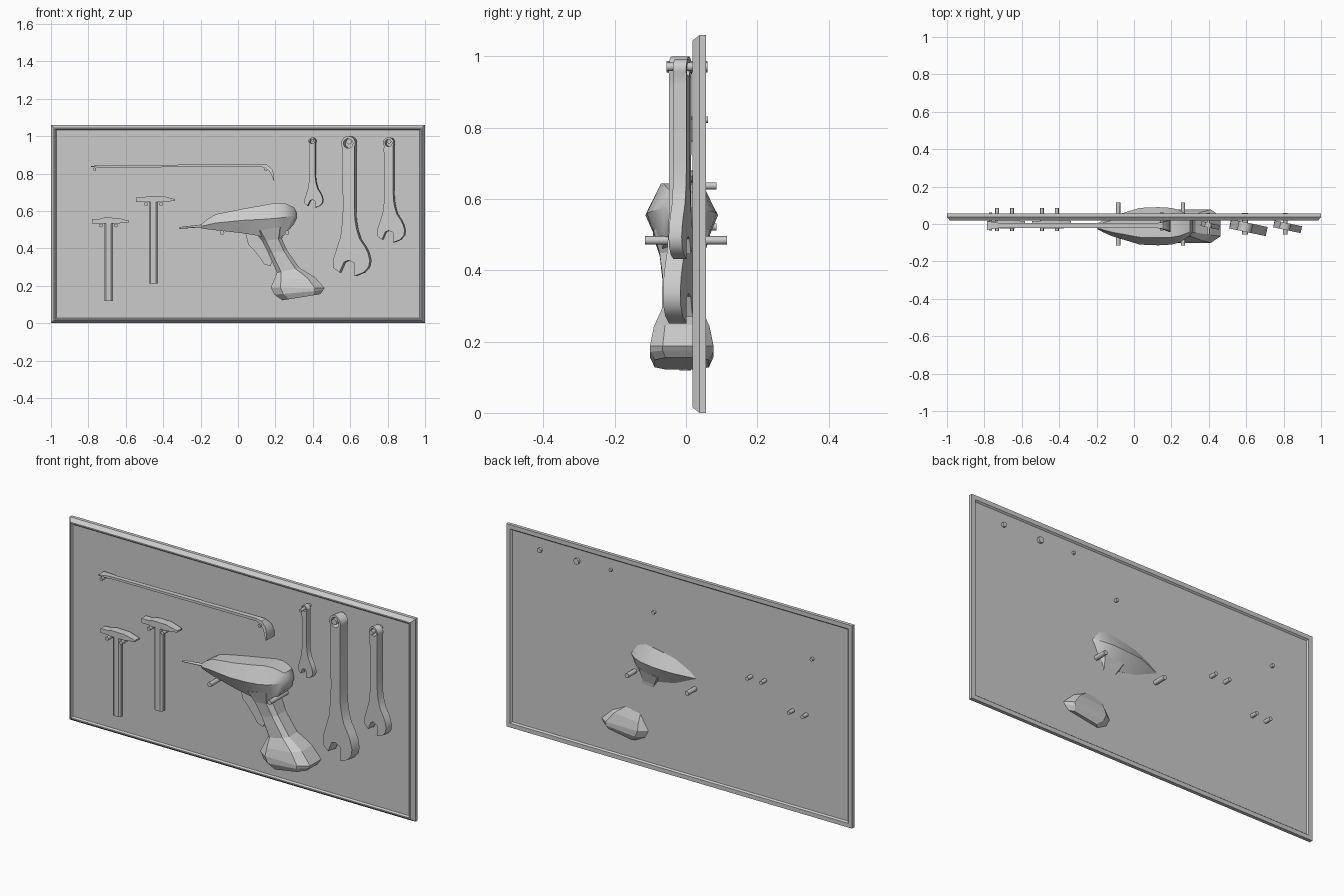
import bpy, bmesh
from math import sin, cos, pi, radians
from mathutils import Vector

if "Cube" in bpy.data.objects:
    bpy.data.objects.remove(bpy.data.objects["Cube"])


def loft(name, sections, ring=False, smooth=0):
    """Skin a row of equal-sized point loops; cap the ends unless it is a ring."""
    bm = bmesh.new()
    loops = [[bm.verts.new(p) for p in s] for s in sections]
    n = len(loops[0])
    for i in range(len(loops) if ring else len(loops) - 1):
        a, b = loops[i], loops[(i + 1) % len(loops)]
        for k in range(n):
            bm.faces.new((a[k], a[(k + 1) % n], b[(k + 1) % n], b[k]))
    if not ring:
        bm.faces.new(loops[0])
        bm.faces.new(loops[-1])
    bmesh.ops.recalc_face_normals(bm, faces=bm.faces)
    me = bpy.data.meshes.new(name)
    bm.to_mesh(me)
    bm.free()
    ob = bpy.data.objects.new(name, me)
    bpy.context.collection.objects.link(ob)
    if smooth:
        smooth_shade(ob, smooth)
    return ob


def smooth_shade(ob, angle):
    bpy.ops.object.select_all(action='DESELECT')
    ob.select_set(True)
    bpy.context.view_layer.objects.active = ob
    bpy.ops.object.shade_smooth_by_angle(angle=radians(angle))


def box(name, x0, x1, y0, y1, z0, z1):
    return loft(name, [[(x0, y0, z), (x1, y0, z), (x1, y1, z), (x0, y1, z)] for z in (z0, z1)])


def peg(name, x, z, r, y0, y1):
    ring = [(r * cos(2 * pi * k / 8), r * sin(2 * pi * k / 8)) for k in range(8)]
    return loft(name, [[(x + a, y, z + b) for a, b in ring] for y in (y0, y1)], smooth=50)


# Board and bevelled frame
box("board", -0.98, 0.98, 0.026, 0.048, 0.02, 1.04)
rim = [(0, 0.056), (0, 0.038), (0.016, 0.018), (0.022, 0.018), (0.032, 0.03),
       (0.032, 0.044), (0.022, 0.056)]
loft("frame", [[(sx * (1 - d), y, 0.53 + sz * (0.53 - d)) for d, y in rim]
               for sx, sz in ((-1, -1), (1, -1), (1, 1), (-1, 1))], ring=True)


# Hammers: wedge head, chamfered handle, two hanging pegs
def hammer(tag, x, z, s):
    head = [(-0.088, 0.02, -0.003, 0.018), (-0.05, 0.02, -0.003, 0.018),
            (-0.026, 0.027, -0.005, 0.021), (0.05, 0.026, -0.004, 0.021),
            (0.11, 0.01, 0.002, 0.018)]
    loft("hammer_head_" + tag, [[(x + s * a, s * y - 0.002, z + s * h) for y, h in
                                 ((-w, b), (w, b), (w, t), (-w, t))] for a, t, b, w in head])
    prof = [(-0.023, -0.008), (-0.014, -0.016), (0.014, -0.016), (0.023, -0.008),
            (0.023, 0.008), (0.014, 0.016), (-0.014, 0.016), (-0.023, 0.008)]
    loft("hammer_handle_" + tag, [[(x + s * a, s * b - 0.002, z + s * h) for a, b in prof]
                                  for h in (-0.418, 0.005)])
    for side in (-1, 1):
        peg("hammer_peg_" + tag, x + side * 0.04, z - 0.015, 0.01, -0.037, 0.085)


hammer("left", -0.692, 0.537, 1)
hammer("right", -0.452, 0.652, 1.05)

# Pry bar with flared hooked end
bar = [(-0.787, 0.838, 0, 0.002, 0.024), (-0.74, 0.838, 0, 0.006, 0.016),
       (-0.70, 0.838, 0, 0.006, 0.012), (0.12, 0.843, 0, 0.007, 0.013),
       (0.15, 0.838, 30, 0.010, 0.018), (0.175, 0.818, 60, 0.009, 0.026),
       (0.187, 0.79, 76, 0.006, 0.032), (0.192, 0.762, 80, 0.002, 0.036)]
sections = []
for x, z, a, t, w in bar:
    nx, nz = t * sin(radians(a)), t * cos(radians(a))
    sections.append([(x + k * nx, y - 0.008, z + k * nz)
                     for k, y in ((-1, -w), (-1, w), (1, w), (1, -w))])
loft("pry_bar", sections, smooth=35)
for x in (-0.767, 0.148):
    peg("pry_bar_peg", x, 0.823, 0.009, -0.036, 0.062)


# Wrenches: one flat outline with an eye, extruded and turned on its peg
def wrench(tag, x, top, s, y, r):
    eye = [(0.039 * cos(radians(a)), 0.039 * sin(radians(a))) for a in range(210, -31, -20)]
    jaw = [(0.034, -0.06), (0.034, -0.34), (0.037, -0.41), (0.046, -0.46), (0.062, -0.51),
           (0.09, -0.55), (0.108, -0.585), (0.118, -0.625), (0.112, -0.66), (0.085, -0.69),
           (0.034, -0.71), (0.035, -0.64), (0.002, -0.625), (-0.023, -0.635),
           (-0.048, -0.69), (-0.082, -0.665), (-0.08, -0.615), (-0.062, -0.56),
           (-0.042, -0.50), (-0.032, -0.42), (-0.028, -0.34), (-0.034, -0.06)]
    hole = [(0.026 * cos(k * pi / 8), 0.026 * sin(k * pi / 8)) for k in range(16)]
    cu = bpy.data.curves.new("wrench_outline", 'CURVE')
    cu.dimensions = '2D'
    cu.fill_mode = 'BOTH'
    cu.extrude = 0.025 * s
    for pts in (eye + jaw, hole):
        sp = cu.splines.new('POLY')
        sp.points.add(len(pts) - 1)
        for p, (a, b) in zip(sp.points, pts):
            p.co = (a * s, b * s, 0, 1)
        sp.use_cyclic_u = True
    tmp = bpy.data.objects.new("wrench_outline", cu)
    bpy.context.collection.objects.link(tmp)
    bpy.context.view_layer.update()
    dg = bpy.context.evaluated_depsgraph_get()
    me = bpy.data.meshes.new_from_object(tmp.evaluated_get(dg))
    bpy.data.objects.remove(tmp)
    bm = bmesh.new()
    bm.from_mesh(me)
    bmesh.ops.remove_doubles(bm, verts=bm.verts, dist=1e-5)
    bmesh.ops.recalc_face_normals(bm, faces=bm.faces)
    bm.to_mesh(me)
    bm.free()
    ob = bpy.data.objects.new("wrench_" + tag, me)
    bpy.context.collection.objects.link(ob)
    zc = top - 0.039 * s
    ob.location = (x, y, zc)
    ob.rotation_euler = (pi / 2, 0, radians(-12))
    smooth_shade(ob, 35)
    peg("wrench_peg_" + tag, x, zc + 0.026 * s - r, r, -0.055, 0.06)


wrench("small", 0.398, 0.992, 0.5, -0.006, 0.008)
wrench("large", 0.594, 1.0, 1.0, -0.016, 0.016)
wrench("medium", 0.808, 0.993, 0.75, -0.012, 0.012)

# Drill body: six-sided hull sections along x (x, top, middle, bottom, half width)
YC = -0.012
hull = [(-0.195, 0.53, 0.518, 0.506, 0.016), (-0.165, 0.555, 0.525, 0.502, 0.032),
        (-0.12, 0.582, 0.535, 0.497, 0.052), (0.03, 0.612, 0.55, 0.48, 0.098),
        (0.13, 0.63, 0.555, 0.463, 0.102), (0.20, 0.643, 0.56, 0.45, 0.098),
        (0.245, 0.643, 0.565, 0.468, 0.086), (0.30, 0.62, 0.575, 0.53, 0.05),
        (0.315, 0.59, 0.575, 0.56, 0.025)]
loft("drill_body", [[(x, YC + w * k, z) for k, z in
                     ((-0.6, t), (0.6, t), (1, m), (0.6, b), (-0.6, b), (-1, m))]
                    for x, t, m, b, w in hull], smooth=35)


# Drill grip and battery foot: chamfered slabs between a left and a right point
def slab(lx, lz, rx, rz, w):
    a, b = Vector((lx, YC, lz)), Vector((rx, YC, rz))
    return [a.lerp(b, t) + Vector((0, k * w, 0)) for t, k in
            ((0, -0.6), (0.18, -1), (0.82, -1), (1, -0.6), (1, 0.6), (0.82, 1), (0.18, 1), (0, 0.6))]


loft("drill_grip", [slab(0.09, 0.49, 0.255, 0.52, 0.08), slab(0.13, 0.44, 0.235, 0.45, 0.062),
                    slab(0.165, 0.37, 0.262, 0.39, 0.054), slab(0.208, 0.27, 0.328, 0.296, 0.056),
                    slab(0.19, 0.225, 0.41, 0.247, 0.078), slab(0.175, 0.19, 0.463, 0.188, 0.089),
                    slab(0.195, 0.152, 0.455, 0.175, 0.089), slab(0.238, 0.122, 0.44, 0.155, 0.076)])

# Trigger
trig = [(0.04, 0.48), (0.055, 0.42), (0.085, 0.39), (0.12, 0.345), (0.14, 0.315), (0.172, 0.305),
        (0.185, 0.33), (0.15, 0.40), (0.14, 0.47)]
loft("drill_trigger", [[(x, YC + y, z) for x, z in trig] for y in (-0.028, 0.028)])

# Drill bit: thin rod along the tilted axis
loft("drill_bit", [[(x, YC + r * cos(k * pi / 4), z + r * sin(k * pi / 4)) for k in range(8)]
                   for x, z, r in ((-0.312, 0.509, 0.005), (-0.215, 0.518, 0.007),
                                   (-0.18, 0.52, 0.009))], smooth=50)
for x in (-0.085, 0.262):
    peg("drill_peg", x, 0.484, 0.012, -0.115, 0.115)
